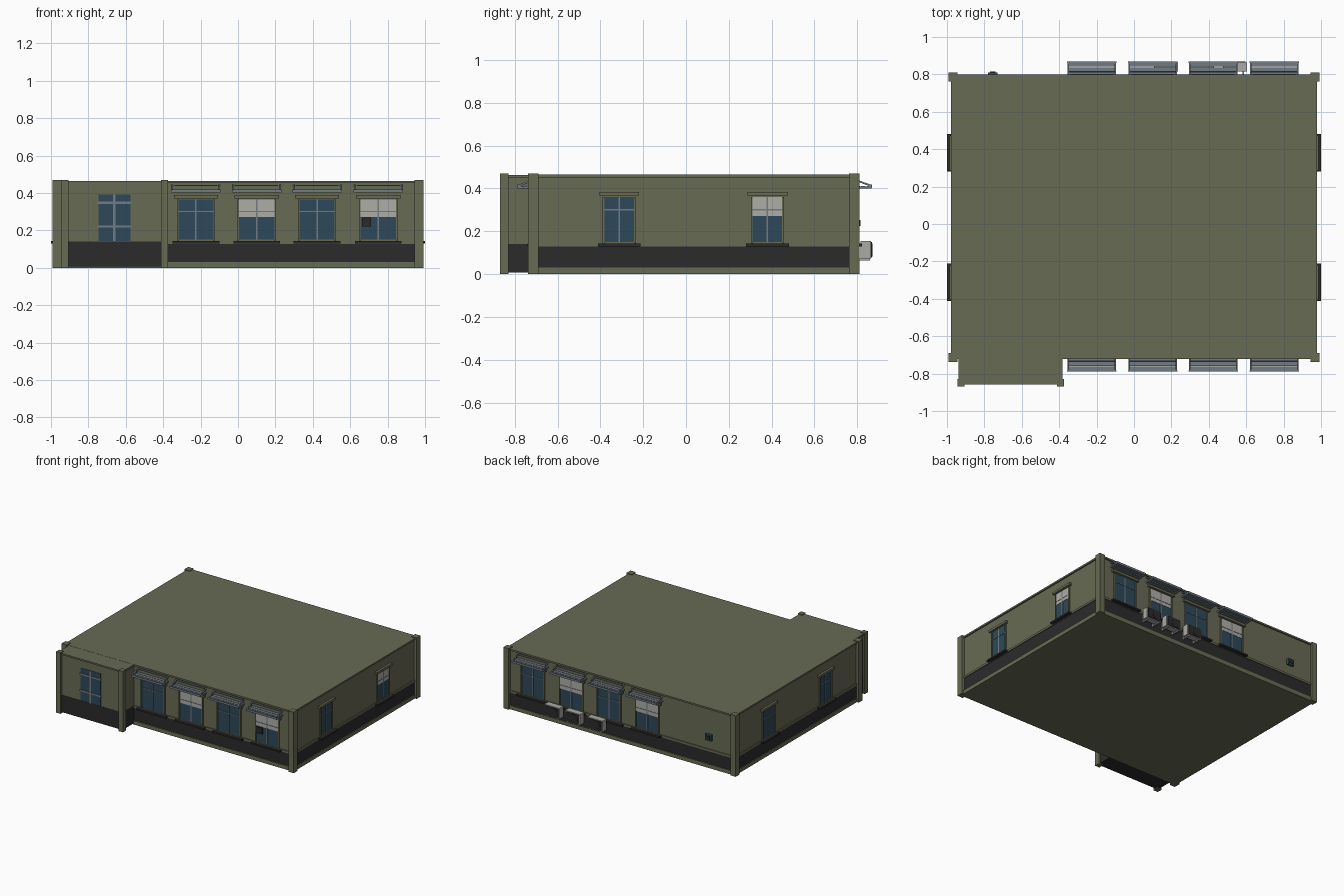
import bpy, bmesh, math
from mathutils import Vector

cube = bpy.data.objects.get("Cube")
if cube:
    bpy.data.objects.remove(cube, do_unlink=True)


def material(name, r, g, b):
    m = bpy.data.materials.new(name)
    m.use_nodes = True
    m.diffuse_color = (r, g, b, 1)
    bsdf = next(n for n in m.node_tree.nodes if n.type == 'BSDF_PRINCIPLED')
    bsdf.inputs["Base Color"].default_value = (r, g, b, 1)
    bsdf.inputs["Roughness"].default_value = 0.8
    return m


OLIVE = material("olive wall", 0.14, 0.145, 0.09)
DARK = material("charcoal base", 0.025, 0.024, 0.025)
GLASS = material("blue glass", 0.026, 0.066, 0.1)
BLIND = material("pale blind", 0.42, 0.42, 0.39)
STEEL = material("blue grey metal", 0.17, 0.2, 0.23)
UNIT = material("light grey casing", 0.4, 0.4, 0.38)
TEAL = material("teal box", 0.03, 0.08, 0.1)

# Each wall maps (along, outward) to (x, y)
WALLS = {
    "front": lambda u, d: (u, -0.71 - d),
    "back": lambda u, d: (u, 0.79 + d),
    "right": lambda u, d: (-0.968 - d, u),
    "left": lambda u, d: (0.968 + d, u),
    "porch": lambda u, d: (u, -0.85 - d),
}


def prism(name, wall, u0, u1, profile, mat):
    """Extrude an (outward, height) profile along a wall."""
    bm = bmesh.new()
    rows = [[bm.verts.new(Vector((*WALLS[wall](u, d), z))) for d, z in profile]
            for u in (u0, u1)]
    bm.faces.new(rows[0])
    bm.faces.new(rows[1])
    n = len(profile)
    for i in range(n):
        j = (i + 1) % n
        bm.faces.new((rows[0][i], rows[0][j], rows[1][j], rows[1][i]))
    bmesh.ops.recalc_face_normals(bm, faces=bm.faces)
    mesh = bpy.data.meshes.new(name)
    bm.to_mesh(mesh)
    bm.free()
    mesh.materials.append(mat)
    ob = bpy.data.objects.new(name, mesh)
    bpy.context.collection.objects.link(ob)
    return ob


def plate(name, wall, u0, u1, d0, d1, z0, z1, mat):
    return prism(name, wall, u0, u1, [(d0, z0), (d1, z0), (d1, z1), (d0, z1)], mat)


def box(name, x0, x1, y0, y1, z0, z1, mat):
    return plate(name, "front", x0, x1, -0.71 - y1, -0.71 - y0, z0, z1, mat)


# Main block in stacked layers
box("plinth", -0.976, 0.976, -0.718, 0.798, 0, 0.03, OLIVE)
box("base_band", -0.97, 0.97, -0.712, 0.792, 0.03, 0.128, DARK)
box("sill_course", -0.975, 0.975, -0.717, 0.797, 0.128, 0.144, OLIVE)
box("main_walls", -0.968, 0.968, -0.71, 0.79, 0.144, 0.452, OLIVE)
box("roof", -0.978, 0.978, -0.722, 0.8, 0.452, 0.465, OLIVE)

# Porch block
box("porch_base", -0.932, -0.388, -0.852, -0.7, 0.008, 0.14, DARK)
box("porch_walls", -0.93, -0.39, -0.85, -0.7, 0.14, 0.452, OLIVE)
box("porch_roof", -0.938, -0.382, -0.858, -0.7, 0.452, 0.464, OLIVE)

# Corner pilasters
for x in (-0.968, 0.968):
    for y in (-0.713, 0.786):
        box("corner_pilaster", x - 0.023, x + 0.023, y - 0.024, y + 0.024, 0, 0.47, OLIVE)
for x in (-0.926, -0.393):
    box("porch_pilaster", x - 0.019, x + 0.019, -0.868, -0.828, 0, 0.47, OLIVE)


def window(wall, c, w, blind=False, top=0.365):
    """Glass, jambs, bars, sill and lintel, with an optional blind."""
    h = w / 2
    plate("window_glass", wall, c - h, c + h, -0.003, 0.003, 0.15, top, GLASS)
    if blind:
        plate("window_blind", wall, c - h, c + h, -0.003, 0.005, 0.272, top, BLIND)
    for s in (-h, h):
        plate("window_jamb", wall, c + s - 0.004, c + s + 0.004, -0.003, 0.009, 0.144, top, OLIVE)
    plate("window_mullion", wall, c - 0.004, c + 0.004, -0.003, 0.007, 0.15, top, STEEL)
    plate("window_transom", wall, c - h, c + h, -0.003, 0.007, 0.298, 0.303, STEEL)
    plate("window_sill", wall, c - h - 0.027, c + h + 0.027, -0.003, 0.031, 0.13, 0.142, DARK)
    plate("window_lintel", wall, c - h - 0.02, c + h + 0.02, -0.003, 0.018, top + 0.006, top + 0.024, OLIVE)


def canopy(wall, c):
    """Slatted shelf hung from the wall by two sloping ties."""
    for i in range(3):
        d = i * 0.026
        plate("canopy_slat", wall, c - 0.13, c + 0.13, d, d + 0.022, 0.405, 0.412, STEEL)
    plate("canopy_lip", wall, c - 0.132, c + 0.132, 0.072, 0.078, 0.402, 0.418, STEEL)
    plate("canopy_rail", wall, c - 0.115, c + 0.115, -0.002, 0.012, 0.436, 0.443, STEEL)
    for s in (-0.13, 0.122):
        prism("canopy_tie", wall, c + s, c + s + 0.008,
              [(0, 0.436), (0, 0.444), (0.078, 0.416), (0.074, 0.408)], STEEL)
        plate("canopy_arm", wall, c + s, c + s + 0.008, 0, 0.076, 0.4, 0.406, STEEL)


# Long walls: four windows with canopies each
for i, c in enumerate((-0.225, 0.1, 0.423, 0.75)):
    window("front", c, 0.196, blind=i % 2 == 1)
    window("back", c, 0.196, blind=i % 2 == 0)
    canopy("front", c)
    canopy("back", c)

# Side walls: two windows each
for wall in ("left", "right"):
    window(wall, -0.312, 0.146, False, 0.36)
    window(wall, 0.38, 0.146, wall == "left", 0.36)

# Porch window with a light grid
plate("porch_glass", "porch", -0.745, -0.575, -0.003, 0.003, 0.142, 0.392, GLASS)
plate("porch_mullion", "porch", -0.667, -0.655, -0.003, 0.008, 0.142, 0.392, STEEL)
for z in (0.22, 0.348):
    plate("porch_transom", "porch", -0.75, -0.57, -0.003, 0.008, z - 0.006, z + 0.006, STEEL)

# Small vent in the end front window
plate("window_vent", "front", 0.663, 0.712, 0, 0.015, 0.22, 0.268, DARK)

# Outdoor cooling units on brackets
for c in (0.172, 0.363, 0.54):
    plate("cooler_casing", "back", c - 0.064, c + 0.064, 0.025, 0.073, 0.072, 0.155, UNIT)
    plate("cooler_panel", "back", c - 0.056, c + 0.056, 0.072, 0.078, 0.078, 0.149, DARK)
    bpy.ops.mesh.primitive_cylinder_add(vertices=16, radius=0.03, depth=0.006,
                                        location=(c - 0.015, 0.867, 0.113),
                                        rotation=(math.pi / 2, 0, 0))
    fan = bpy.context.object
    fan.name = "cooler_fan"
    fan.data.materials.append(DARK)
    for s in (-0.045, 0.045):
        plate("cooler_bracket", "back", c + s - 0.004, c + s + 0.004, 0, 0.07, 0.064, 0.072, UNIT)
        plate("cooler_upright", "back", c + s - 0.004, c + s + 0.004, 0, 0.012, 0.064, 0.125, UNIT)

# Meter box on the back wall
plate("meter_box", "back", -0.78, -0.73, 0, 0.02, 0.215, 0.262, TEAL)
plate("meter_cover", "back", -0.77, -0.74, 0.02, 0.025, 0.225, 0.252, DARK)
